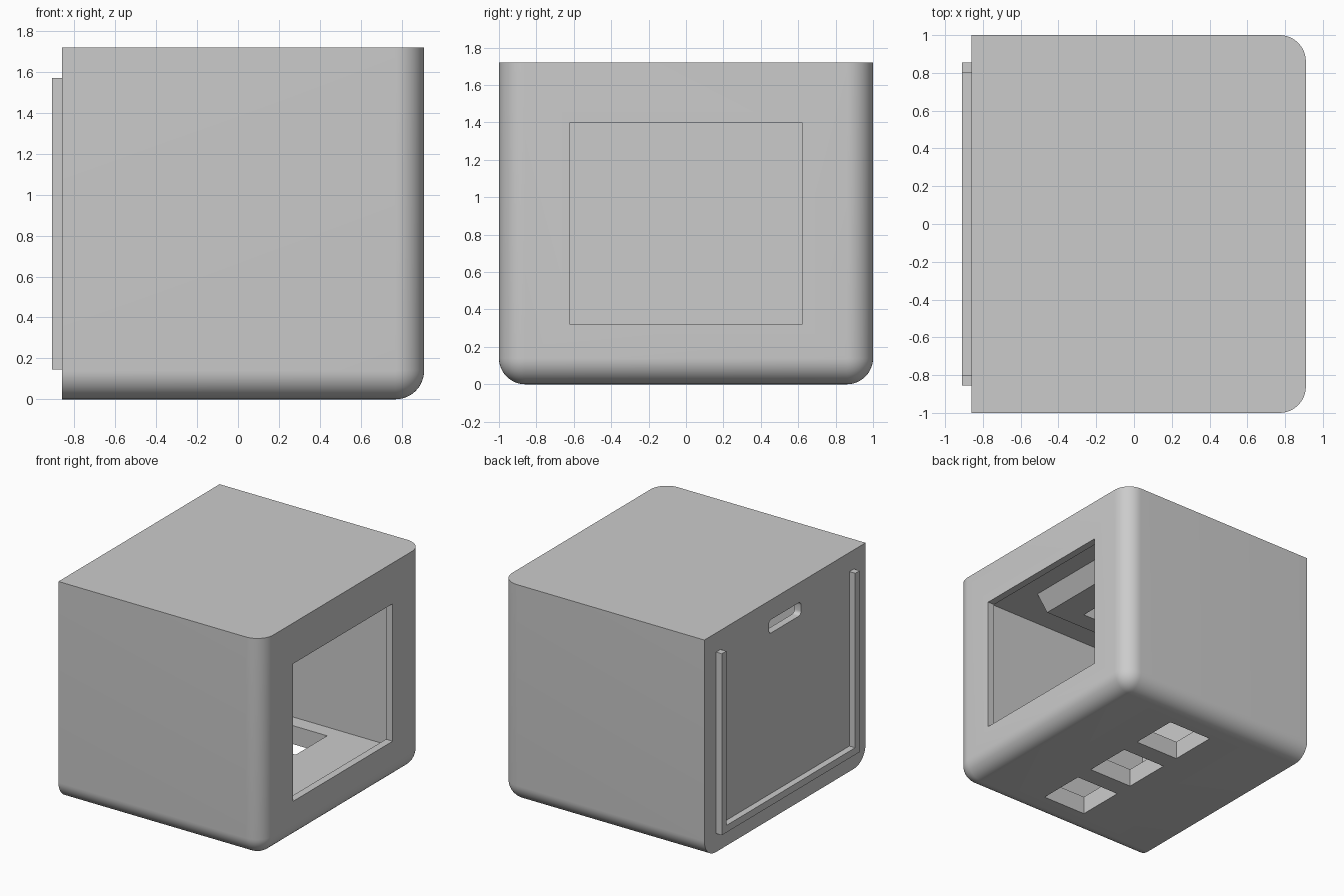
import bpy
import bmesh
from mathutils import Vector

if "Cube" in bpy.data.objects:
    bpy.data.objects.remove(bpy.data.objects["Cube"], do_unlink=True)

GREY = (0.6, 0.6, 0.6, 1.0)
grey = bpy.data.materials.new("light_grey")
grey.use_nodes = True
grey.diffuse_color = GREY
grey.node_tree.nodes["Principled BSDF"].inputs["Base Color"].default_value = GREY

# Main dimensions
BACK, FRONT = -0.86, 0.91
TOP, WALL, THIN = 1.72, 0.145, 0.058
INNER_Y, INNER_TOP = 1 - WALL, TOP - 0.15


def finish(name, bm):
    bmesh.ops.recalc_face_normals(bm, faces=bm.faces)
    mesh = bpy.data.meshes.new(name)
    bm.to_mesh(mesh)
    bm.free()
    mesh.materials.append(grey)
    obj = bpy.data.objects.new(name, mesh)
    bpy.context.collection.objects.link(obj)
    return obj


def box(name, low, high, radius=0, pick=None, segments=8):
    """Box between two corners; edges chosen by pick(midpoint, direction) are rounded."""
    bm = bmesh.new()
    bmesh.ops.create_cube(bm, size=1)
    low, high = Vector(low), Vector(high)
    for v in bm.verts:
        v.co = Vector(l + (c + 0.5) * (h - l) for l, h, c in zip(low, high, v.co))
    if radius:
        chosen = [e for e in bm.edges
                  if pick((e.verts[0].co + e.verts[1].co) / 2,
                          (e.verts[1].co - e.verts[0].co).normalized())]
        bmesh.ops.bevel(bm, geom=chosen, offset=radius, segments=segments,
                        profile=0.5, affect='EDGES')
    return finish(name, bm)


def prism(name, points, axis, start, end):
    """Extrude a flat outline along x or y."""
    bm = bmesh.new()
    place = (lambda p, q, t: (t, p, q)) if axis == 'x' else (lambda p, q, t: (p, t, q))
    face = bm.faces.new([bm.verts.new(place(p, q, start)) for p, q in points])
    new = bmesh.ops.extrude_face_region(bm, geom=[face])["geom"]
    shift = Vector(place(0, 0, end - start))
    bmesh.ops.translate(bm, vec=shift, verts=[g for g in new if isinstance(g, bmesh.types.BMVert)])
    return finish(name, bm)


def activate(obj):
    bpy.ops.object.select_all(action='DESELECT')
    obj.select_set(True)
    bpy.context.view_layer.objects.active = obj


def cut(target, cutter):
    cutter.hide_render = True
    mod = target.modifiers.new("cut", 'BOOLEAN')
    mod.operation = 'DIFFERENCE'
    mod.solver = 'EXACT'
    mod.object = cutter
    activate(target)
    bpy.ops.object.modifier_apply(modifier=mod.name)
    bpy.data.objects.remove(cutter, do_unlink=True)


# Outer shell: rounded on the window side corners and along the bottom
def shell_edge(mid, direction):
    on_window_side = mid.x > FRONT - 0.01
    at_bottom = mid.z < 0.01
    upright = abs(direction.z) > 0.9
    return (on_window_side and (upright or at_bottom)) or (at_bottom and abs(direction.x) > 0.9)


shell = box("shell", (BACK, -1, 0), (FRONT, 1, TOP), 0.14, shell_edge, 12)

# Hollow interior
cut(shell, box("cavity", (BACK + THIN, -INNER_Y, WALL), (FRONT - THIN, INNER_Y, INNER_TOP)))

# Large window
cut(shell, box("window_cutter", (0.7, -0.62, 0.32), (1.1, 0.62, 1.4)))

# Three square openings in the floor
for i in (-1, 0, 1):
    y = i * 0.54
    cut(shell, box("floor_opening", (-0.125, y - 0.195, -0.1), (0.26, y + 0.195, 0.25)))

# Small rounded slot high on the door side
cut(shell, box("slot_cutter", (BACK - 0.1, -0.2, 1.46), (BACK + 0.1, 0.2, 1.565), 0.03,
               lambda mid, direction: abs(direction.x) > 0.9, 5))

activate(shell)
bpy.ops.object.shade_smooth_by_angle(angle=0.5)

# U-shaped guide rail, open at the top
outer, inner, base, step = INNER_Y, 0.8, WALL, 0.2
prism("guide_rail",
      [(-outer, INNER_TOP), (-outer, base), (outer, base), (outer, INNER_TOP),
       (inner, INNER_TOP), (inner, step), (-inner, step), (-inner, INNER_TOP)],
      'x', -FRONT, BACK)

# Holder under the ceiling with sloped ends and an open middle
holder = prism("ceiling_holder",
               [(0.515, INNER_TOP), (0.42, 1.445), (-0.42, 1.445), (-0.515, INNER_TOP)],
               'y', -0.515, 0.515)
cut(holder, box("holder_opening", (-0.186, -0.364, 1.3), (0.186, 0.364, 1.7)))
